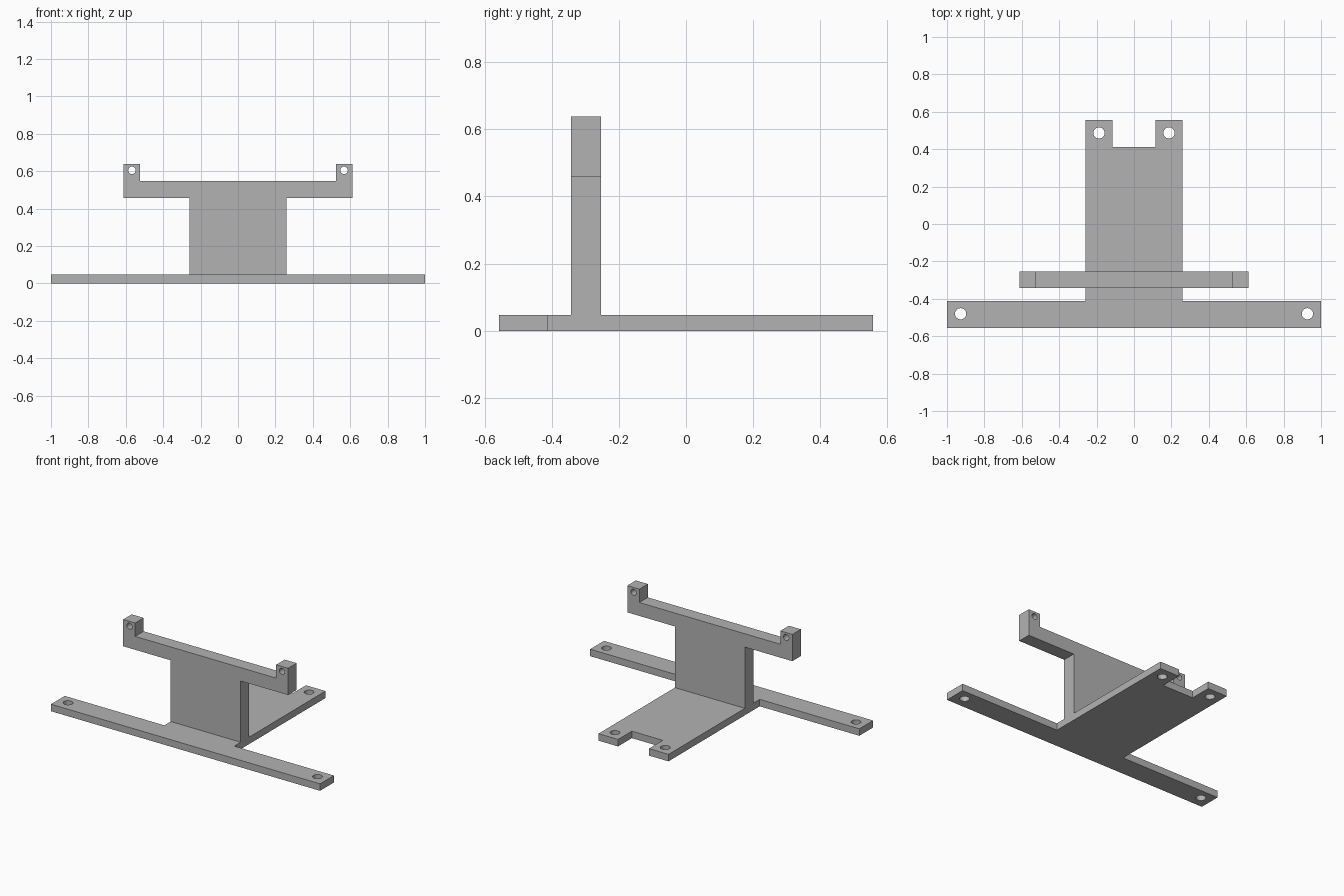
import bpy, bmesh, math
from mathutils import Matrix

cube = bpy.data.objects.get("Cube")
if cube:
    bpy.data.objects.remove(cube, do_unlink=True)

grey = bpy.data.materials.new("plain grey")
grey.use_nodes = True
colour = (0.45, 0.45, 0.45, 1)
grey.diffuse_color = colour
grey.node_tree.nodes["Principled BSDF"].inputs["Base Color"].default_value = colour


def circle(cx, cy, r, n=32):
    return [(cx + r * math.cos(math.tau * i / n), cy + r * math.sin(math.tau * i / n))
            for i in range(n)]


def mirrored(half):
    """Close a right-hand half outline with its left-hand reflection."""
    return half + [(-x, y) for x, y in reversed(half)]


def plate(name, half, holes, thickness, transform):
    """Extrude a symmetric outline with pairs of round holes."""
    curve = bpy.data.curves.new(name + "_profile", "CURVE")
    curve.dimensions = "2D"
    curve.fill_mode = "BOTH"
    curve.extrude = thickness / 2
    loops = [mirrored(half)]
    for x, y, r in holes:
        loops += [circle(x, y, r), circle(-x, y, r)]
    for loop in loops:
        spline = curve.splines.new("POLY")
        spline.points.add(len(loop) - 1)
        for point, (x, y) in zip(spline.points, loop):
            point.co = (x, y, 0, 1)
        spline.use_cyclic_u = True
    source = bpy.data.objects.new(name + "_profile", curve)
    bpy.context.collection.objects.link(source)
    bpy.context.view_layer.update()
    mesh = bpy.data.meshes.new_from_object(
        source.evaluated_get(bpy.context.evaluated_depsgraph_get()))
    bpy.data.objects.remove(source, do_unlink=True)

    # Weld caps to walls and place the plate
    bm = bmesh.new()
    bm.from_mesh(mesh)
    bmesh.ops.remove_doubles(bm, verts=bm.verts, dist=0.0001)
    bmesh.ops.transform(bm, matrix=transform, verts=bm.verts)
    bmesh.ops.recalc_face_normals(bm, faces=bm.faces)
    for face in bm.faces:
        face.smooth = False
        face.material_index = 0
    bm.to_mesh(mesh)
    bm.free()
    mesh.name = name
    mesh.materials.clear()
    mesh.materials.append(grey)
    obj = bpy.data.objects.new(name, mesh)
    bpy.context.collection.objects.link(obj)
    return obj


base_t = 0.047
body = 0.26

# Flat base: long front bar, tongue and two notched rear lugs
plate("base_plate",
      [(1, -0.557), (1, -0.411), (body, -0.411), (body, 0.557),
       (0.115, 0.557), (0.115, 0.411)],
      [(0.927, -0.48, 0.03), (0.187, 0.487, 0.03)],
      base_t, Matrix.Translation((0, 0, base_t / 2)))

# Upright web with cross arm and two drilled end tabs
plate("upright_bracket",
      [(body, base_t), (body, 0.458), (0.613, 0.458), (0.613, 0.638),
       (0.524, 0.638), (0.524, 0.548)],
      [(0.567, 0.605, 0.02)],
      0.09, Matrix.Translation((0, -0.298, 0)) @ Matrix.Rotation(math.pi / 2, 4, "X"))
